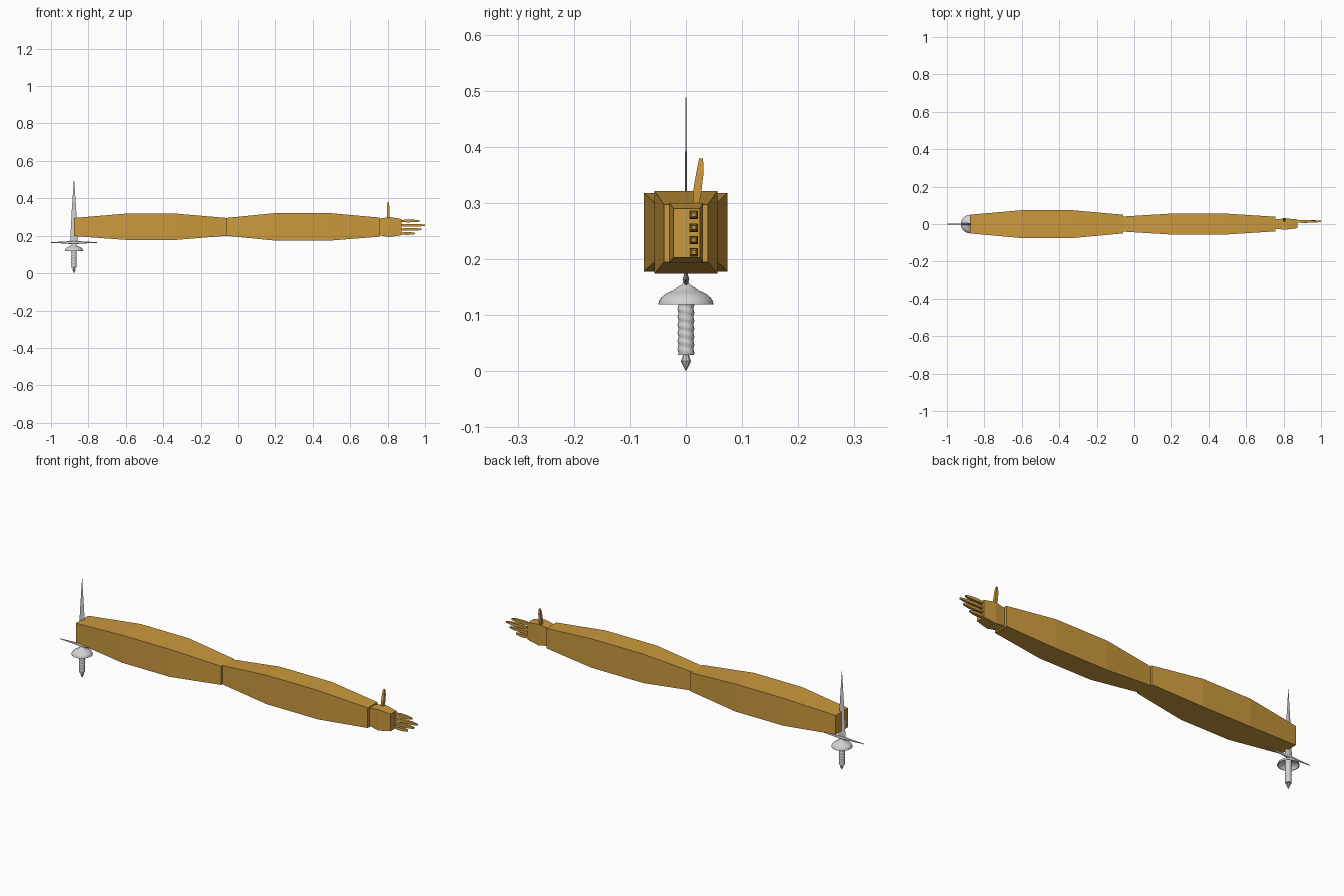
import bpy, bmesh, math

if "Cube" in bpy.data.objects:
    bpy.data.objects.remove(bpy.data.objects["Cube"])

SX = -0.877  # x position of the sword axis


def material(name, rgb):
    m = bpy.data.materials.new(name)
    m.diffuse_color = (*rgb, 1)
    m.use_nodes = True
    m.node_tree.nodes["Principled BSDF"].inputs["Base Color"].default_value = m.diffuse_color
    return m


TAN = material("tan", (0.60, 0.32, 0.047))
SILVER = material("silver", (0.64, 0.64, 0.64))


def loft(name, rings, mat, smooth=False, caps=True):
    """Skin a list of closed rings that have equal point counts."""
    bm = bmesh.new()
    rows = [[bm.verts.new(p) for p in r] for r in rings]
    n = len(rows[0])
    for a, b in zip(rows, rows[1:]):
        for i in range(n):
            j = (i + 1) % n
            bm.faces.new((a[i], a[j], b[j], b[i]))
    if caps:
        bm.faces.new(rows[0][::-1])
        bm.faces.new(rows[-1])
    bmesh.ops.remove_doubles(bm, verts=bm.verts, dist=1e-6)
    bmesh.ops.recalc_face_normals(bm, faces=bm.faces)
    me = bpy.data.meshes.new(name)
    bm.to_mesh(me)
    bm.free()
    me.materials.append(mat)
    ob = bpy.data.objects.new(name, me)
    bpy.context.collection.objects.link(ob)
    if smooth:
        bpy.context.view_layer.objects.active = ob
        ob.select_set(True)
        bpy.ops.object.shade_smooth_by_angle(angle=math.radians(40))
        ob.select_set(False)
    return ob


def rect_x(x, y0, y1, z0, z1):
    return [(x, y0, z0), (x, y1, z0), (x, y1, z1), (x, y0, z1)]


def circle(r, z, n):
    return [(SX + r * math.cos(2 * math.pi * i / n),
             r * math.sin(2 * math.pi * i / n), z) for i in range(n)]


def diamond_z(z, hx, hy):
    return [(SX - hx, 0, z), (SX, -hy, z), (SX + hx, 0, z), (SX, hy, z)]


# Arm: two swelling boxes and the palm, as (x, y0, y1, z0, z1)
loft("upper_arm", [rect_x(*s) for s in (
    (-0.877, -0.05, 0.05, 0.198, 0.295), (-0.60, -0.075, 0.074, 0.178, 0.318),
    (-0.33, -0.075, 0.074, 0.178, 0.318), (-0.06, -0.05, 0.05, 0.20, 0.295))], TAN)
loft("forearm", [rect_x(*s) for s in (
    (-0.065, -0.04, 0.04, 0.20, 0.295), (0.20, -0.056, 0.056, 0.174, 0.321),
    (0.49, -0.056, 0.056, 0.174, 0.321), (0.757, -0.039, 0.039, 0.195, 0.297))], TAN)
loft("palm", [rect_x(*s) for s in (
    (0.75, -0.025, 0.025, 0.203, 0.29), (0.81, -0.03, 0.03, 0.193, 0.30),
    (0.873, -0.022, 0.025, 0.203, 0.29))], TAN)

# Four fingers, thicker in the middle
for i, (z, tip) in enumerate(((0.212, 0.945), (0.234, 0.98),
                              (0.256, 1.0), (0.279, 0.97))):
    rings = []
    for t, h in ((0, 0.005), (0.35, 0.0075), (0.75, 0.0065), (1, 0.0035)):
        x = 0.87 + (tip - 0.87) * t
        rings.append(rect_x(x, 0.014 - h, 0.014 + h, z - h, z + h))
    loft(f"finger_{i + 1}", rings, TAN)

# Thumb, leaning back
loft("thumb", [[(0.803 + a * h, y + b * h, z)
                for a, b in ((-1, -1), (1, -1), (1, 1), (-1, 1))]
               for y, z, h in ((0.017, 0.29, 0.005), (0.020, 0.32, 0.0075),
                               (0.025, 0.355, 0.0065), (0.027, 0.379, 0.0035))], TAN)

# Sword blade: tapering diamond section
loft("blade", [diamond_z(z, hx, hy) for z, hx, hy in (
    (0.155, 0.021, 0.0035), (0.32, 0.013, 0.002), (0.504, 0.0006, 0.0003))], SILVER)

# Cross bar, thin and pointed at both ends
loft("cross_bar", [[(SX + d, 0.006 * k * math.cos(a), 0.164 + 0.009 * k * math.sin(a))
                    for a in (i * math.pi / 4 for i in range(8))]
                   for d, k in ((-0.123, 0.2), (-0.06, 0.55), (0, 1),
                                (0.06, 0.55), (0.123, 0.2))], SILVER)

# Hollow hand cup with a flared neck
outer = [(0.004, 0.160), (0.007, 0.155), (0.017, 0.149)]
outer += [(0.049 * math.cos(a), 0.119 + 0.028 * math.sin(a))
          for a in (math.radians(d) for d in (62, 50, 37, 25, 12, 0))]
inner = [(0.046 * math.cos(a), 0.119 + 0.025 * math.sin(a))
         for a in (math.radians(d) for d in (0, 20, 40, 60, 78))]
loft("hand_cup", [circle(r, z, 32) for r, z in outer + inner], SILVER, True)

# Grip with a spiral wrap
rings = []
N, STEPS, TURNS = 16, 48, 8
for k in range(STEPS + 1):
    t = k / STEPS
    ring = []
    for i in range(N):
        a = 2 * math.pi * i / N
        r = 0.0130 + 0.0018 * abs(math.sin(math.pi * TURNS * t + a / 2))
        ring.append((SX + r * math.cos(a), r * math.sin(a), 0.029 + 0.115 * t))
    rings.append(ring)
loft("grip", rings, SILVER, True)

# Pointed pommel
loft("pommel", [circle(r, z, 8) for r, z in (
    (0.0004, 0), (0.009, 0.018), (0.005, 0.029), (0.005, 0.032))], SILVER)
